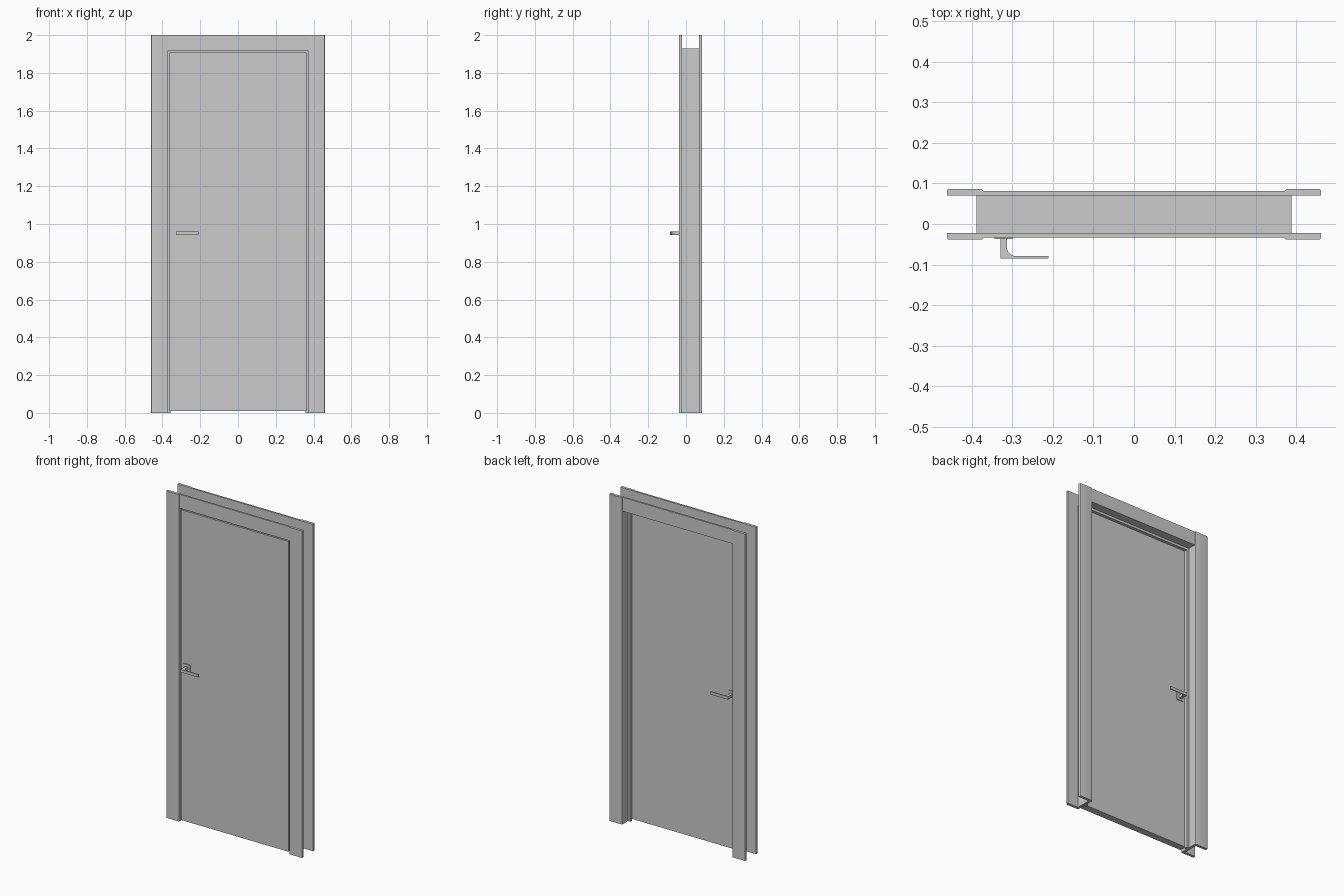
import bpy, bmesh
from math import sin, cos, pi

if "Cube" in bpy.data.objects:
    bpy.data.objects.remove(bpy.data.objects["Cube"])


def prism(name, pts, lo, hi, axis='z'):
    """Extrude a 2D outline: (x, y) along z, or (y, z) along x."""
    bm = bmesh.new()
    place = (lambda p: (p[0], p[1], lo)) if axis == 'z' else (lambda p: (lo, p[0], p[1]))
    face = bm.faces.new([bm.verts.new(place(p)) for p in pts])
    ext = bmesh.ops.extrude_face_region(bm, geom=[face])
    d = hi - lo
    bmesh.ops.translate(bm, vec=(0, 0, d) if axis == 'z' else (d, 0, 0),
                        verts=[v for v in ext['geom'] if isinstance(v, bmesh.types.BMVert)])
    bmesh.ops.recalc_face_normals(bm, faces=bm.faces)
    me = bpy.data.meshes.new(name)
    bm.to_mesh(me)
    bm.free()
    ob = bpy.data.objects.new(name, me)
    bpy.context.collection.objects.link(ob)
    return ob


def box(name, x0, x1, y0, y1, z0, z1):
    return prism(name, [(x0, y0), (x1, y0), (x1, y1), (x0, y1)], z0, z1)


def smooth(ob):
    bpy.ops.object.select_all(action='DESELECT')
    ob.select_set(True)
    bpy.context.view_layer.objects.active = ob
    bpy.ops.object.shade_smooth_by_angle()


def arc(cx, cy, rx, ry, a0, a1, n=6):
    return [(cx + rx * cos(a0 + (a1 - a0) * i / n), cy + ry * sin(a0 + (a1 - a0) * i / n))
            for i in range(n + 1)]


HEIGHT, HEAD = 2.0, 1.915
IN, OUT = 0.372, 0.46
FRONT, BACK = -0.022, 0.07

# Side casings (softened outer face) and head casings on both wall faces
for label, base, out in (("front", FRONT, -1), ("back", BACK, 1)):
    for side, s in (("left", -1), ("right", 1)):
        t, r = 0.016, 0.004
        prof = [(IN, 0), (OUT, 0)]
        prof += arc(OUT - r, t - r, r, r, 0, pi / 2, 4)
        prof += arc(IN + r, t - r, r, r, pi / 2, pi, 4)
        smooth(prism(f"{label}_casing_{side}",
                     [(s * x, base + out * y) for x, y in prof], 0, HEIGHT))
    y0, y1 = sorted((base, base + out * 0.011))
    box(f"{label}_casing_head", -IN, IN, y0, y1, HEAD, HEIGHT)

# Jambs: L-shaped section with a stop behind the door
STOP = 0.357
section = [(0.388, FRONT), (0.388, BACK), (IN, BACK), (IN, 0.03),
           (STOP, 0.03), (STOP, 0.012), (IN, 0.012), (IN, FRONT)]
for side, s in (("left", -1), ("right", 1)):
    prism(f"jamb_{side}", [(s * x, y) for x, y in section], 0, 1.928)
head = [(FRONT, 1.928), (BACK, 1.928), (BACK, HEAD), (0.03, HEAD),
        (0.03, 1.9), (0.012, 1.9), (0.012, HEAD), (FRONT, HEAD)]
prism("jamb_head", head, -IN, IN, 'x')

# Door leaf
LEAF0, LEAF1 = -0.032, 0.011
box("door_leaf", -0.363, 0.363, LEAF0, LEAF1, 0.01, 1.908)

# Lever handles on both faces of the leaf
for label, base, out in (("front", LEAF0, -1), ("back", LEAF1, 1)):
    y0, y1 = sorted((base, base + out * 0.005))
    box(f"{label}_rosette", -0.344, -0.299, y0, y1, 0.931, 0.975)
    lever = [(-0.329, 0.004), (-0.329, 0.053), (-0.21, 0.053), (-0.21, 0.047)]
    lever += arc(-0.291, 0.025, 0.022, 0.022, pi / 2, pi)
    lever += [(-0.313, 0.004)]
    smooth(prism(f"{label}_lever", [(x, base + out * y) for x, y in lever], 0.943, 0.961))
